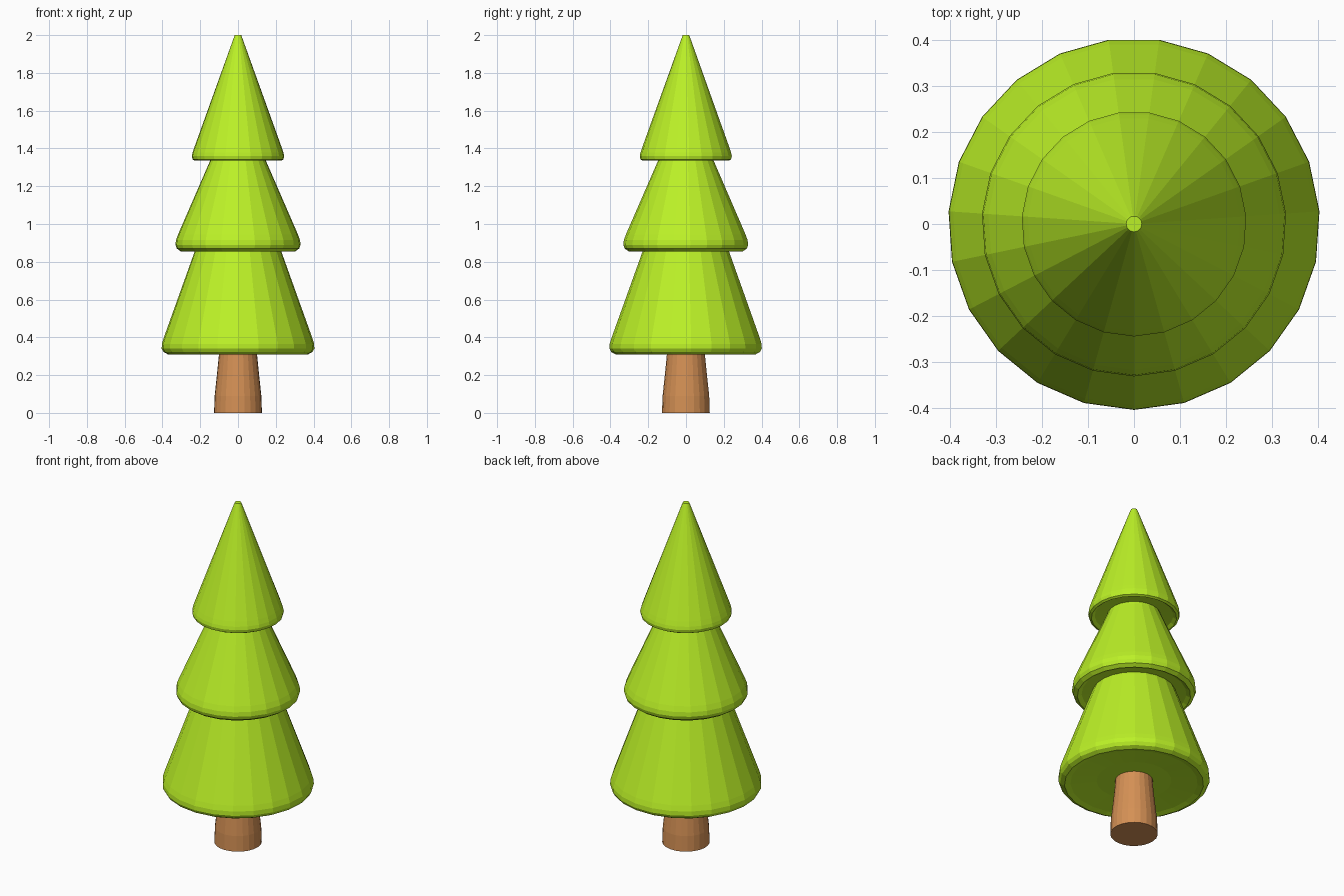
import bpy, bmesh, math

if "Cube" in bpy.data.objects:
    bpy.data.objects.remove(bpy.data.objects["Cube"])

SIDES = 23


def material(name, rgb):
    m = bpy.data.materials.new(name)
    m.diffuse_color = (*rgb, 1)
    m.use_nodes = True
    m.node_tree.nodes["Principled BSDF"].inputs["Base Color"].default_value = m.diffuse_color
    return m


def lathe(name, profile, mat, sides=SIDES):
    """Revolve (radius, z) points around z, capping both ends; flat shaded."""
    bm = bmesh.new()
    rings = []
    for r, z in profile:
        angles = [-math.pi / 2 + 2 * math.pi * i / sides for i in range(sides)]
        rings.append([bm.verts.new((r * math.cos(a), r * math.sin(a), z)) for a in angles])
    for low, high in zip(rings, rings[1:]):
        for i in range(sides):
            j = (i + 1) % sides
            bm.faces.new((low[i], low[j], high[j], high[i]))
    bm.faces.new(rings[0][::-1])
    bm.faces.new(rings[-1])
    bmesh.ops.recalc_face_normals(bm, faces=bm.faces)
    mesh = bpy.data.meshes.new(name)
    bm.to_mesh(mesh)
    bm.free()
    mesh.materials.append(mat)
    obj = bpy.data.objects.new(name, mesh)
    bpy.context.collection.objects.link(obj)
    return obj


green = material("foliage_green", (0.50, 0.88, 0.02))
brown = material("trunk_brown", (0.66, 0.28, 0.09))

# Trunk, flared toward the ground
lathe("trunk", [(0.127, 0), (0.124, 0.09), (0.113, 0.19), (0.102, 0.30), (0.10, 0.36)], brown)

# Foliage tiers: slightly recessed underside, rounded rim, sloping skirt
lathe("lower_foliage", [(0.20, 0.33), (0.34, 0.318), (0.372, 0.31), (0.395, 0.322),
                        (0.405, 0.34), (0.404, 0.365), (0.395, 0.395),
                        (0.228, 0.86), (0.21, 0.90)], green)
lathe("middle_foliage", [(0.20, 0.875), (0.28, 0.868), (0.303, 0.855), (0.325, 0.87),
                         (0.332, 0.89), (0.329, 0.915), (0.318, 0.945),
                         (0.148, 1.335), (0.135, 1.37)], green)
lathe("upper_foliage", [(0.13, 1.355), (0.21, 1.348), (0.228, 1.335), (0.241, 1.342),
                        (0.245, 1.36), (0.241, 1.378), (0.232, 1.405),
                        (0.021, 1.99), (0.017, 2.0)], green)
